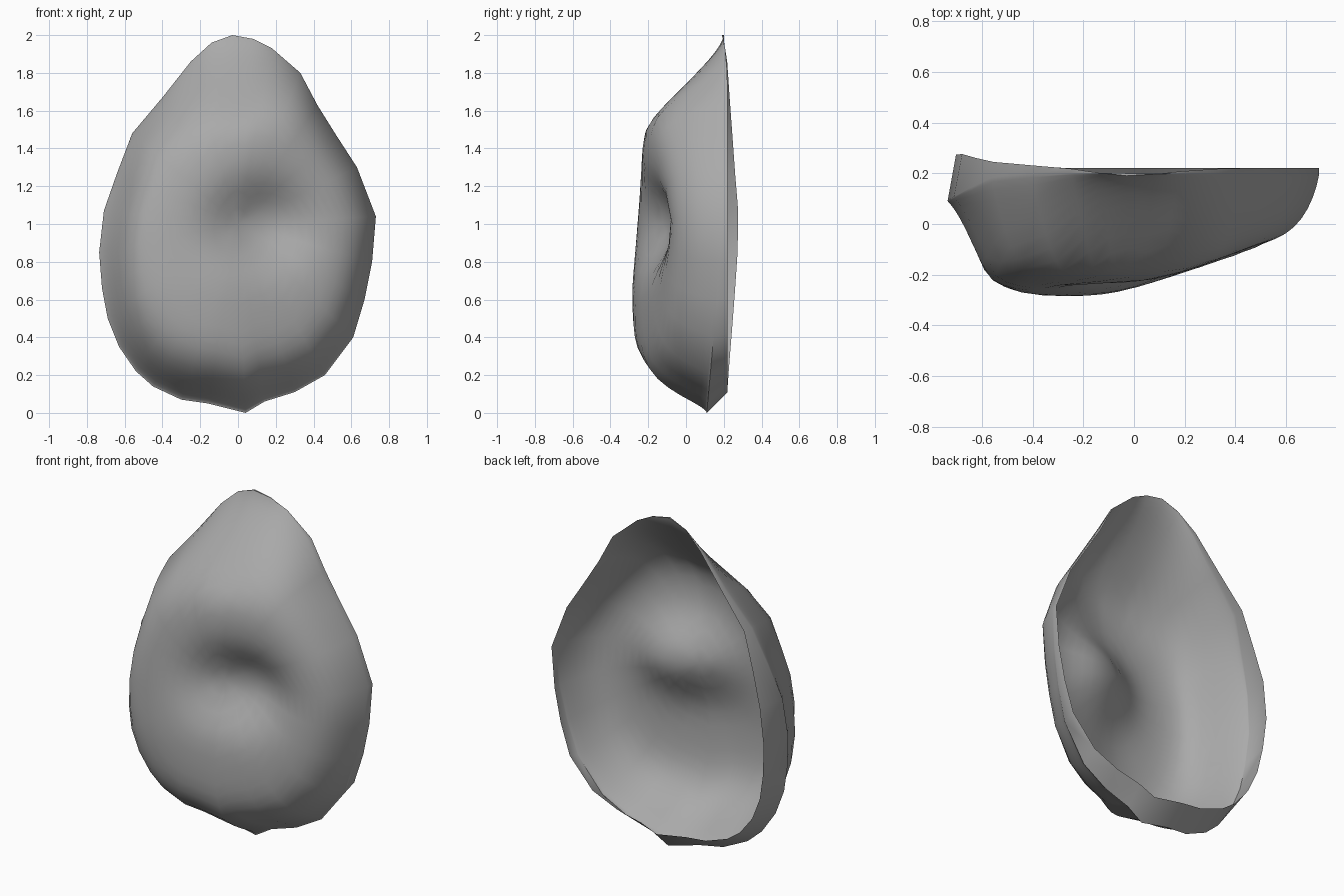
import bpy, bmesh, math

default_cube = bpy.data.objects.get("Cube")
if default_cube:
    bpy.data.objects.remove(default_cube, do_unlink=True)

# Egg-shaped outline (x, z), clockwise from the top
OUTLINE = [(-.03, 2), (.08, 1.98), (.18, 1.93), (.33, 1.8), (.42, 1.63),
           (.52, 1.47), (.63, 1.3), (.73, 1.04), (.71, .8), (.67, .6),
           (.61, .4), (.46, .2), (.3, .11), (.14, .06), (.04, 0),
           (-.16, .05), (-.3, .07), (-.45, .14), (-.54, .22), (-.63, .35),
           (-.69, .5), (-.72, .66), (-.735, .85), (-.71, 1.07), (-.64, 1.27),
           (-.56, 1.48), (-.4, 1.67), (-.25, 1.86), (-.14, 1.96)]
RINGS = 18


def soft_max(values, softness=.02):
    return softness * math.log(sum(math.exp(v / softness) for v in values))


def front_depth(x, z):
    """Main faces of the front: flat belly, right slope, top slope, left flank."""
    belly = -.287 + .07 * max(0, z - .65)
    right_slope = -.257 + .33 * x
    top_slope = .18 - .83 * (2 - z)
    left_flank = -.26 - 2 * (x + .6) + .4 * max(0, z - .8)
    return soft_max((belly, right_slope, top_slope, left_flank))


def dent(x, z):
    """Broad hollow in the middle of the front."""
    radius = math.hypot((x - .12) / .27, (z - 1) / .21)
    return .14 * math.exp(-radius ** 2.4)


def left_bulge(x, z):
    """How far the left wall swells past the rim; fades out near the top."""
    return max(0, -x) * min(1, max(0, 2 * (1.6 - z)))


def edge_depth(x, z):
    return .2 - .13 * left_bulge(x, z) - .09 * max(0, 1 - z)


def shell_point(x_out, z_out, t):
    """Point on the way from the middle (t = 0) to the outline (t = 1)."""
    x, z = x_out * t, 1 + (z_out - 1) * t
    # Tight shoulder on the right, sloping walls at the top and bottom
    right, up, down = max(0, x_out), max(0, z_out - 1), max(0, 1 - z_out)
    tightness = 6 + 8 * right + 3 * down
    slant = .6 + .25 * right + .25 * up + 1.2 * down
    fullness = (1 - t ** tightness) ** slant
    edge = edge_depth(x_out, z_out)
    y = edge + (front_depth(x, z) - edge) * fullness + dent(x, z)
    return x, y, z


def rim_point(x, z):
    """Open back rim, drawn in slightly on the left and at the bottom."""
    lift = .11 * max(0, 1 - z) ** 3
    left_rise = .085 * max(0, -x) * (1 - abs(z - 1))
    y = .22 + left_rise - .03 * max(0, z - 1) ** 12
    return x + .045 * left_bulge(x, z), y, z + lift


# Concentric rings joined by quads, closed by a fan in the middle
bm = bmesh.new()
steps = [math.sin(math.pi / 2 * i / RINGS) for i in range(1, RINGS + 1)]
rings = [[bm.verts.new(shell_point(x, z, t)) for x, z in OUTLINE] for t in steps]
rings.append([bm.verts.new(rim_point(x, z)) for x, z in OUTLINE])
middle = bm.verts.new(shell_point(0, 1, 0))
count = len(OUTLINE)
for j in range(count):
    k = (j + 1) % count
    bm.faces.new((middle, rings[0][k], rings[0][j]))
    for inner, outer in zip(rings, rings[1:]):
        bm.faces.new((inner[j], inner[k], outer[k], outer[j]))

mesh = bpy.data.meshes.new("hollow_shell")
bm.to_mesh(mesh)
bm.free()
shell = bpy.data.objects.new("hollow_shell", mesh)
bpy.context.collection.objects.link(shell)

# Plain grey colour
grey = bpy.data.materials.new("plain_grey")
grey.use_nodes = True
colour = (.4, .4, .4, 1)
grey.diffuse_color = colour
grey.node_tree.nodes["Principled BSDF"].inputs["Base Color"].default_value = colour
mesh.materials.append(grey)

# Smooth shading
bpy.context.view_layer.objects.active = shell
shell.select_set(True)
bpy.ops.object.shade_smooth_by_angle(angle=math.radians(60))
